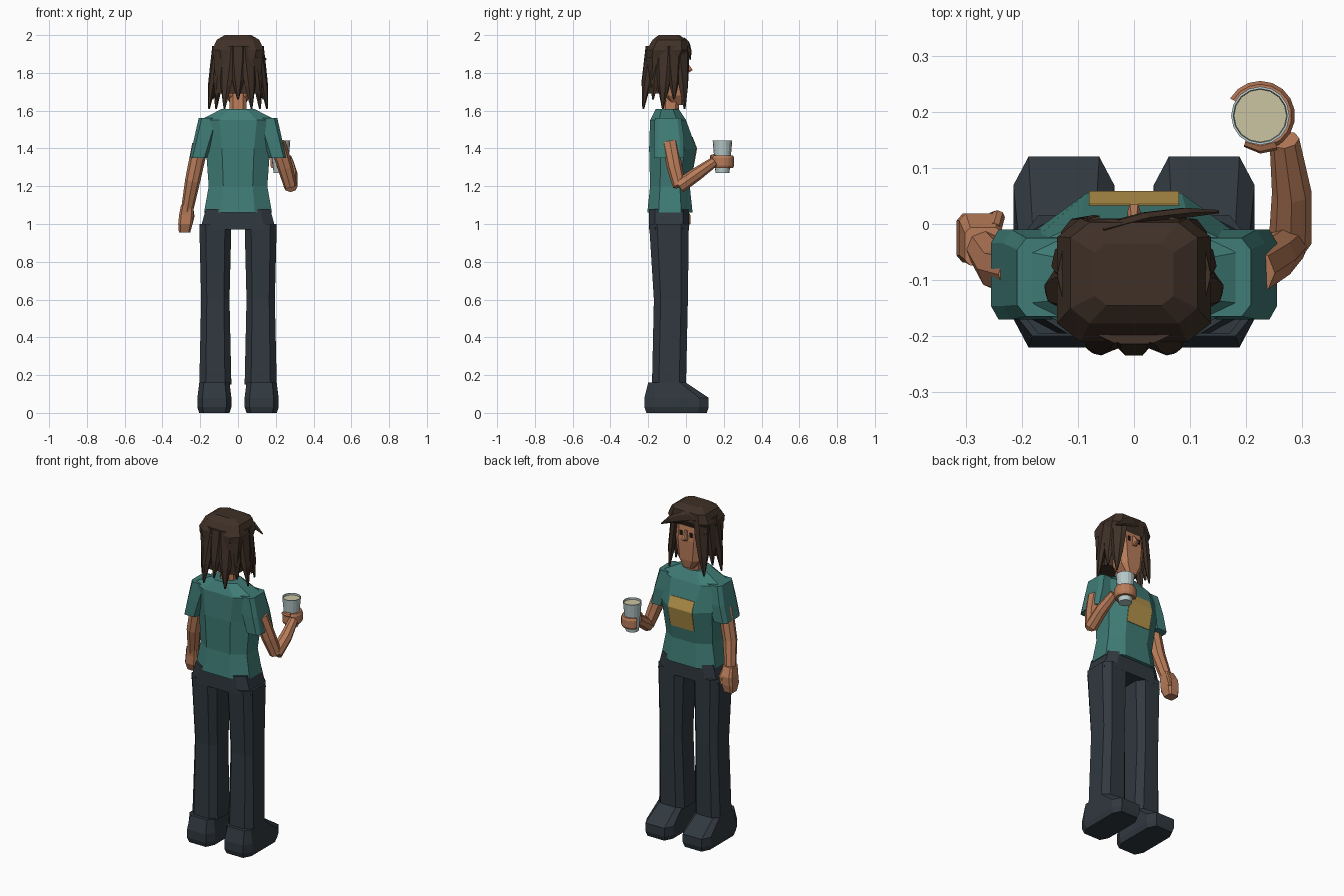
import bpy, bmesh
from math import cos, sin, tau, radians
from mathutils import Vector

if "Cube" in bpy.data.objects:
    bpy.data.objects.remove(bpy.data.objects["Cube"], do_unlink=True)


def material(name, red, green, blue):
    colour = (red, green, blue, 1)
    mat = bpy.data.materials.new(name)
    mat.use_nodes = True
    mat.diffuse_color = colour
    mat.node_tree.nodes["Principled BSDF"].inputs["Base Color"].default_value = colour
    return mat


skin = material("skin", .48, .2, .1)
brown = material("dark brown hair", .05, .03, .02)
teal = material("teal cloth", .05, .2, .18)
charcoal = material("charcoal cloth", .03, .04, .05)
gold = material("gold print", .46, .29, .07)
pale = material("pale cup", .47, .58, .58)
cream = material("cream drink", .6, .55, .36)
black = material("eye black", .01, .01, .01)


def loft(name, mat, rings):
    """Skin a list of equal-sized rings and cap both ends."""
    bm = bmesh.new()
    rows = [[bm.verts.new(point) for point in ring] for ring in rings]
    for low, high in zip(rows, rows[1:]):
        for i in range(len(low)):
            bm.faces.new((low[i - 1], low[i], high[i], high[i - 1]))
    bm.faces.new(rows[0])
    bm.faces.new(rows[-1])
    bmesh.ops.recalc_face_normals(bm, faces=bm.faces)
    mesh = bpy.data.meshes.new(name)
    bm.to_mesh(mesh)
    bm.free()
    mesh.materials.append(mat)
    part = bpy.data.objects.new(name, mesh)
    bpy.context.collection.objects.link(part)


def stack(name, mat, sections, x=0, lean=0, chamfer=.4):
    """Loft chamfered rectangles given as height, y, half width, half depth."""
    base = sections[0][0]
    rings = []
    for z, y, wide, deep in sections:
        centre = Vector((x + lean * (z - base), y, z))
        inner, short = wide * (1 - chamfer), deep * (1 - chamfer)
        quarter = [(wide, short), (inner, deep)]
        ring = quarter + [(-a, b) for a, b in reversed(quarter)]
        ring += [(-a, -b) for a, b in ring]
        rings.append([centre + Vector((a, b, 0)) for a, b in ring])
    loft(name, mat, rings)


def sweep(name, mat, path, radius, taper, normal, depth=None, sides=8):
    """Tapering tube along a path, flattened along the normal if depth is given."""
    path = [Vector(point) for point in path]
    last = len(path) - 1
    rings = []
    for i, point in enumerate(path):
        along = (path[min(i + 1, last)] - path[max(i - 1, 0)]).normalized()
        across = along.cross(Vector(normal)).normalized()
        out = across.cross(along)
        width = radius * (1 - taper * (i / last) ** 2)
        thick = min(depth or width, width)
        turns = [tau * k / sides for k in range(sides)]
        rings.append([point + across * width * cos(t) + out * thick * sin(t) for t in turns])
    loft(name, mat, rings)


front = Vector((0, 1, 0))
sideways = Vector((1, 0, 0))
up = Vector((0, 0, 1))

# Shoes, trouser legs, sleeves and eyes on both sides
for side, sign in (("left", 1), ("right", -1)):
    stack(side + "_shoe", charcoal,
          [(0, -.05, .08, .16), (.03, -.05, .09, .17), (.08, -.05, .09, .17),
           (.16, -.1, .08, .1)], x=sign * .125, chamfer=.3)
    stack(side + "_trouser_leg", charcoal,
          [(.15, -.09, .085, .09), (.6, -.08, .075, .09), (1, -.09, .085, .105)],
          x=sign * .12)
    stack(side + "_sleeve", teal,
          [(1.35, -.09, .045, .08), (1.45, -.09, .05, .08), (1.56, -.095, .055, .07)],
          x=sign * .21, lean=sign * -.27, chamfer=.3)
    stack(side + "_eye", black,
          [(1.825, 0, .008, .004), (1.85, 0, .008, .004)], x=sign * .034)

# Hips and shirt body
stack("trouser_hips", charcoal,
      [(.97, -.09, .2, .105), (1.08, -.09, .17, .105)], chamfer=.3)
stack("shirt_body", teal,
      [(1.06, -.085, .18, .12), (1.2, -.085, .155, .105), (1.4, -.07, .17, .125),
       (1.55, -.095, .2, .095), (1.61, -.1, .085, .06)], chamfer=.5)

# Print folded over the chest
fold = [Vector((0, y, z)) for y, z in ((.036, 1.46), (.059, 1.4), (.037, 1.28))]
section = fold + [point - front * .007 for point in reversed(fold)]
loft("chest_print", gold,
     [[point + sideways * x for point in section] for x in (-.08, .08)])

# Hanging arm with a fist
sweep("right_arm", skin,
      [(-.2, -.09, 1.42), (-.24, -.08, 1.23), (-.27, -.04, 1.07)], .043, .25, front)
stack("right_fist", skin,
      [(.955, -.02, .03, .03), (1, -.025, .038, .044), (1.05, -.025, .038, .044),
       (1.1, -.04, .033, .034)], x=-.283, lean=.1, chamfer=.3)
sweep("right_thumb", skin,
      [(-.25, -.01, 1.08), (-.243, .012, 1.04), (-.25, .013, 1)], .014, .3, sideways)

# Raised arm, bent at the elbow
elbow = Vector((.278, -.035, 1.2))
wrist = Vector((.268, .15, 1.33))
sweep("left_upper_arm", skin, [(.21, -.085, 1.43), (.25, -.06, 1.3), elbow],
      .043, .2, sideways)
sweep("left_forearm", skin, [elbow, elbow.lerp(wrist, .5) + sideways * .008, wrist],
      .038, .3, sideways)

# Cup and the hand wrapped round it
grip = Vector((.225, .193, 1.33))


def around(angle, radius, height):
    return grip + Vector((radius * cos(angle), radius * sin(angle), height))


def disc(radius, height, sides=16):
    return [around(tau * k / sides, radius, height) for k in range(sides)]


loft("cup", pale, [disc(.037, -.06), disc(.052, .113), disc(.048, .113), disc(.047, .095)])
loft("drink", cream, [disc(.046, .09), disc(.047, .102)])

wrap = [(.04, .033), (.056, .033), (.062, .02)]
wrap += [(radius, -height) for radius, height in reversed(wrap)]
loft("left_hand", skin,
     [[around(radians(angle), *spot) for spot in wrap] for angle in range(-110, 151, 20)])
sweep("left_thumb", skin,
      [around(radians(angle), .054, .025) for angle in (-60, -90, -120)], .015, .4, up)

# Neck, head and nose
stack("neck", skin, [(1.58, -.085, .046, .045), (1.72, -.075, .044, .045)])
stack("head", skin,
      [(1.63, -.045, .034, .036), (1.68, -.06, .07, .06), (1.8, -.065, .088, .066),
       (1.93, -.075, .085, .06)])
stack("nose", skin, [(1.8, 0, .012, .012), (1.815, 0, .012, .036), (1.86, 0, .006, .004)])

# Hair cap and the mass behind the head
stack("hair_cap", brown,
      [(1.88, -.11, .13, .1), (1.92, -.1, .137, .11), (1.975, -.087, .113, .09),
       (2, -.09, .07, .055)], chamfer=.3)
stack("hair_back", brown, [(1.69, -.15, .115, .055), (1.9, -.125, .13, .085)])

# Ragged locks from one cheek round the back to the other
crown = Vector((0, -.09, 0))
count = 11
for i in range(count):
    angle = radians(38 - 256 * i / (count - 1))
    out = Vector((cos(angle), sin(angle), 0))
    long = i % 2 == 0
    flare = 1.2 - .1 * sin(angle) + (.06 if long else -.06)
    tip = 1.61 if long else 1.66
    path = []
    for step in (0, .3, .65, 1):
        spread = .95 + (flare - .95) * step
        path.append(crown + Vector((.123 * out.x, .112 * out.y, 0)) * spread
                    + up * (1.94 + (tip - 1.94) * step))
    sweep("hair_lock_" + str(i), brown, path, .05, .9, out, depth=.02, sides=6)

# Fringe swept to both sides of the forehead
sweep("left_fringe", brown,
      [(-.06, -.01, 1.955), (.02, .012, 1.94), (.09, .02, 1.91), (.15, .022, 1.87)],
      .034, .9, front, depth=.01, sides=6)
sweep("right_fringe", brown,
      [(-.02, 0, 1.95), (-.07, 0, 1.92), (-.105, -.02, 1.86), (-.115, -.03, 1.8)],
      .03, .9, front, depth=.01, sides=6)
